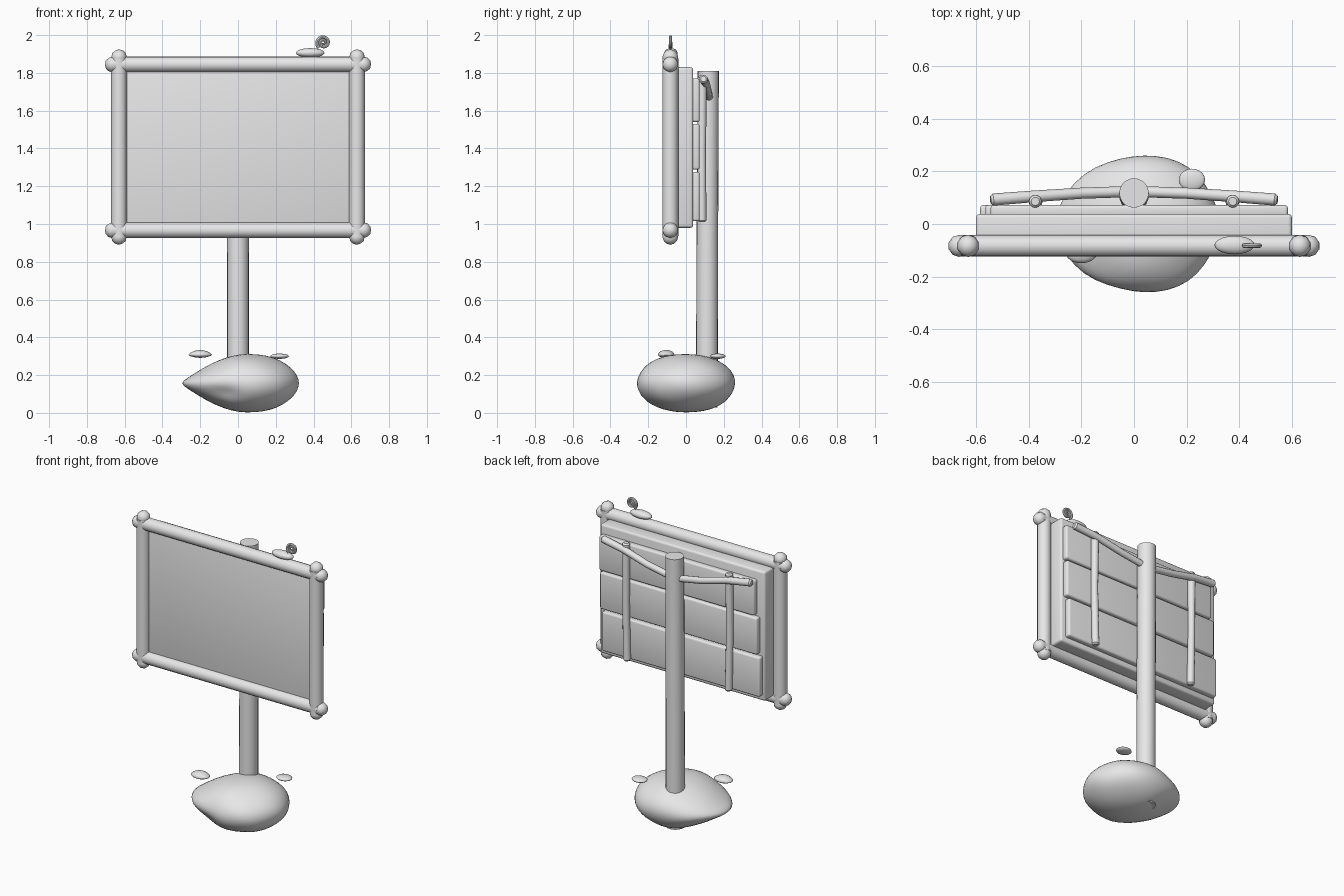
import bpy, bmesh, math
from mathutils import Vector

cube = bpy.data.objects.get("Cube")
if cube:
    bpy.data.objects.remove(cube, do_unlink=True)

grey = bpy.data.materials.new("plain_grey")
grey.use_nodes = True
grey.diffuse_color = (0.8, 0.8, 0.8, 1)
grey.node_tree.nodes["Principled BSDF"].inputs["Base Color"].default_value = (0.8, 0.8, 0.8, 1)


def finish(name, bm):
    """Turn a bmesh into a smooth shaded object with sharp creases kept."""
    bmesh.ops.recalc_face_normals(bm, faces=bm.faces)
    mesh = bpy.data.meshes.new(name)
    bm.to_mesh(mesh)
    bm.free()
    mesh.materials.append(grey)
    obj = bpy.data.objects.new(name, mesh)
    bpy.context.collection.objects.link(obj)
    bpy.ops.object.select_all(action='DESELECT')
    obj.select_set(True)
    bpy.context.view_layer.objects.active = obj
    bpy.ops.object.shade_smooth_by_angle(angle=math.radians(40))
    return obj


def tube(name, points, radii, sides=12, rounded=False):
    """Sweep a ring along a path; rounded ends get an extra small ring."""
    pts = [Vector(p) for p in points]
    radii = list(radii)
    if rounded:
        first = (pts[1] - pts[0]).normalized() * radii[0] * 0.4
        last = (pts[-2] - pts[-1]).normalized() * radii[-1] * 0.4
        pts = [pts[0], pts[0] + first] + pts[1:-1] + [pts[-1] + last, pts[-1]]
        radii = [radii[0] * 0.65] + radii + [radii[-1] * 0.65]
    bm = bmesh.new()
    rings = []
    for i, p in enumerate(pts):
        along = (pts[min(i + 1, len(pts) - 1)] - pts[max(i - 1, 0)]).normalized()
        ref = Vector((0, 1, 0)) if abs(along.y) < 0.9 else Vector((1, 0, 0))
        u = along.cross(ref).normalized()
        v = along.cross(u)
        ring = []
        for k in range(sides):
            a = math.tau * k / sides
            ring.append(bm.verts.new(p + (u * math.cos(a) + v * math.sin(a)) * radii[i]))
        rings.append(ring)
    for a, b in zip(rings, rings[1:]):
        for k in range(sides):
            n = (k + 1) % sides
            bm.faces.new((a[k], a[n], b[n], b[k]))
    bm.faces.new(rings[0])
    bm.faces.new(rings[-1])
    return finish(name, bm)


def blob(name, centre, size, detail=3, shape=None):
    """Ellipsoid, optionally reshaped by a function of its unit direction."""
    bm = bmesh.new()
    bmesh.ops.create_icosphere(bm, subdivisions=detail, radius=1)
    for v in bm.verts:
        d = shape(v.co.copy()) if shape else v.co
        v.co = Vector(centre) + Vector([d[i] * size[i] for i in range(3)])
    return finish(name, bm)


def slab(name, low, high, bevel):
    """Box between two corners with rounded edges."""
    bm = bmesh.new()
    bmesh.ops.create_cube(bm, size=1)
    for v in bm.verts:
        v.co = Vector([low[i] + (v.co[i] + 0.5) * (high[i] - low[i]) for i in range(3)])
    bmesh.ops.bevel(bm, geom=bm.edges[:], offset=bevel, segments=3, profile=0.5, affect='EDGES')
    return finish(name, bm)


# Post
tube("post", [(0, 0.11, 0.03), (0, 0.113, 0.9), (0, 0.118, 1.81)], [0.058, 0.057, 0.056], 20)


# Boulder base: narrower towards its right, slightly lumpy
def boulder_shape(d):
    left = max(0, -d.x)
    lump = 1 + 0.015 * math.sin(5 * d.x + 2) * math.cos(4 * d.y + 3 * d.z)
    lump -= 0.07 * math.exp(-14 * (d - Vector((-0.35, -0.85, -0.35))).length_squared)
    return Vector((d.x * (1 + 0.2 * left), d.y, d.z * (1 - 0.6 * left * left))) * lump


blob("boulder", (0.04, 0, 0.157), (0.28, 0.262, 0.156), 4, boulder_shape)

# Loose pebbles
blob("pebble_front", (-0.2, -0.105, 0.307), (0.062, 0.044, 0.026), 3,
     lambda d: Vector((d.x, d.y, d.z * (0.6 if d.z < 0 else 1) * (1 - 0.3 * d.x * d.x))))
blob("pebble_back", (0.22, 0.168, 0.3), (0.05, 0.042, 0.014))

# Frame of four poles with a knob on every end
FRAME_Y, SIDE, TOP, BOTTOM = -0.083, 0.63, 1.845, 0.967
for label, z in (("top", TOP), ("bottom", BOTTOM)):
    tube(f"frame_{label}", [(-0.66, FRAME_Y, z), (0, FRAME_Y, z), (0.66, FRAME_Y, z)], [0.041] * 3, 16)
    for x in (-1, 1):
        side = "left" if x > 0 else "right"
        blob(f"knob_outer_{label}_{side}", (x * 0.664, FRAME_Y, z), (0.042,) * 3, 2)
        up = 0.038 if z == TOP else -0.035
        blob(f"knob_end_{label}_{side}", (x * SIDE, FRAME_Y, z + up), (0.042,) * 3, 2)
for x in (-1, 1):
    side = "left" if x > 0 else "right"
    tube(f"frame_{side}", [(x * SIDE, FRAME_Y, BOTTOM - 0.03), (x * SIDE, FRAME_Y, 1.4),
                           (x * SIDE, FRAME_Y, TOP + 0.03)], [0.042] * 3, 16)

# Sign panel
slab("panel", (-0.6, -0.085, 0.98), (0.6, 0.038, 1.83), 0.014)

# Back planks
planks = (("bottom", -0.585, 0.565, 1.015, 1.275),
          ("middle", -0.565, 0.58, 1.288, 1.53),
          ("top", -0.545, 0.585, 1.54, 1.77))
for label, x0, x1, z0, z1 in planks:
    slab(f"plank_{label}", (x0, 0.025, z0), (x1, 0.072, z1), 0.012)

# Battens and slanted arms, mirrored
for x in (-1, 1):
    side = "left" if x > 0 else "right"
    tube(f"batten_{side}", [(x * 0.37, 0.085, 1.01), (x * 0.378, 0.084, 1.4), (x * 0.375, 0.086, 1.785)],
         [0.023, 0.022, 0.024], 12, True)
    tube(f"arm_{side}", [(x * 0.02, 0.123, 1.67), (x * 0.2, 0.117, 1.7),
                         (x * 0.38, 0.105, 1.745), (x * 0.545, 0.092, 1.768)],
         [0.021, 0.021, 0.022, 0.023], 12, True)

# Snail resting on the frame
blob("snail_body", (0.382, -0.08, 1.906), (0.076, 0.035, 0.025))
spiral = []
thickness = []
for i in range(49):
    t = i / 48
    a = math.radians(-130) - math.tau * 2.1 * t
    r = 0.033 * (1 - t) + 0.003
    spiral.append((0.452 + r * math.cos(a), -0.082, 1.96 + r * math.sin(a)))
    thickness.append(0.0095 - 0.004 * t)
tube("snail_shell", spiral, thickness, 8)
